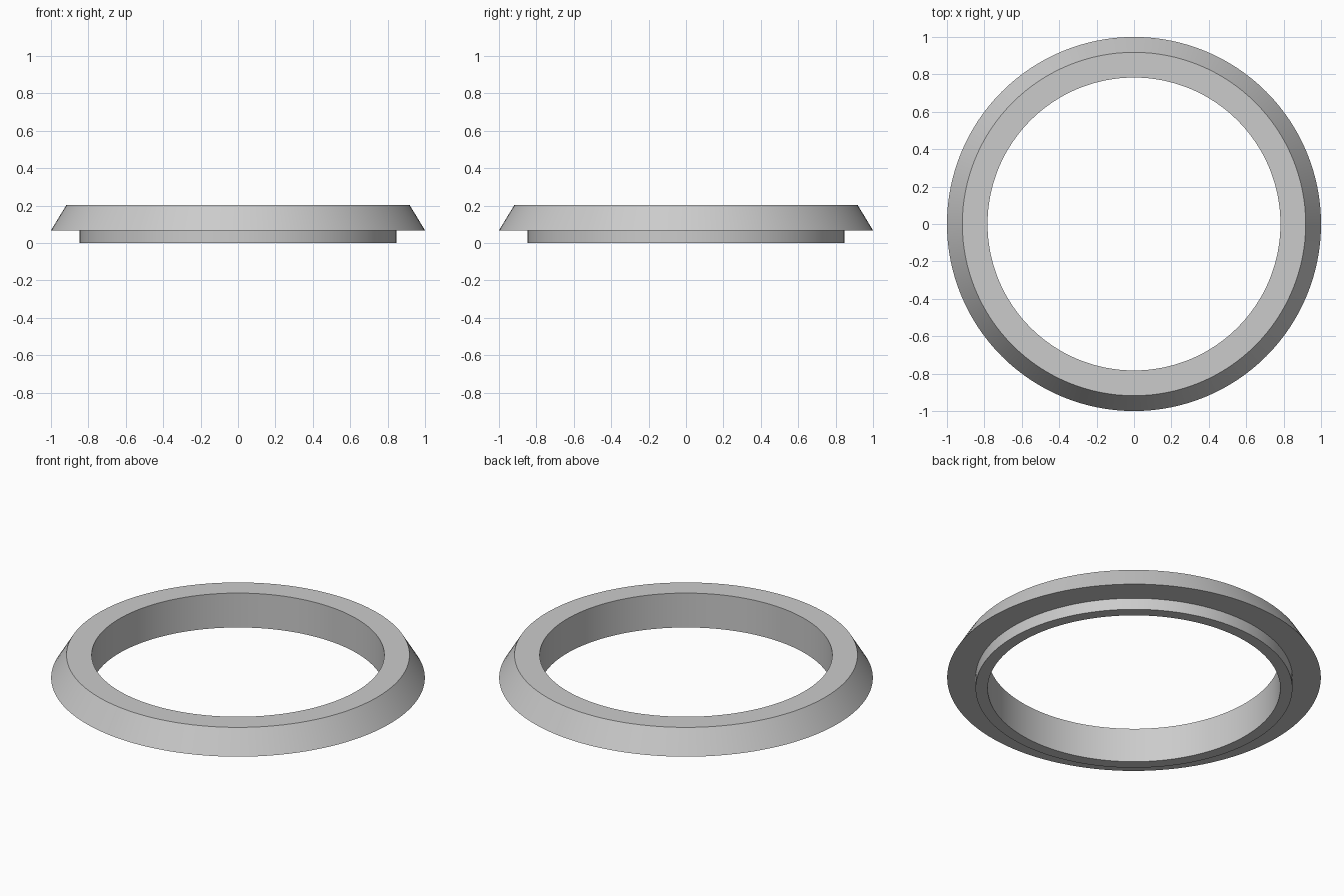
import bpy, bmesh, math

if "Cube" in bpy.data.objects:
    bpy.data.objects.remove(bpy.data.objects["Cube"])

SEGMENTS = 128

# Ring cross-section (radius, height): narrow lower lip, wide bevelled collar
PROFILE = [(0.783, 0.0), (0.848, 0.0), (0.848, 0.068),
           (1.0, 0.068), (0.918, 0.203), (0.783, 0.203)]


def lathe_ring(name, profile, material):
    """Revolve a closed cross-section around the z axis."""
    bm = bmesh.new()
    rings = []
    for i in range(SEGMENTS):
        a = 2 * math.pi * i / SEGMENTS
        rings.append([bm.verts.new((r * math.cos(a), r * math.sin(a), z))
                      for r, z in profile])
    n = len(profile)
    for i in range(SEGMENTS):
        here, there = rings[i], rings[(i + 1) % SEGMENTS]
        for j in range(n):
            k = (j + 1) % n
            bm.faces.new((here[j], there[j], there[k], here[k]))
    bmesh.ops.recalc_face_normals(bm, faces=bm.faces)
    mesh = bpy.data.meshes.new(name)
    bm.to_mesh(mesh)
    bm.free()
    mesh.materials.append(material)
    obj = bpy.data.objects.new(name, mesh)
    bpy.context.collection.objects.link(obj)
    bpy.context.view_layer.objects.active = obj
    obj.select_set(True)
    bpy.ops.object.shade_smooth_by_angle(angle=math.radians(30))
    return obj


grey = bpy.data.materials.new("light_grey")
grey.diffuse_color = (0.6, 0.6, 0.6, 1.0)
grey.use_nodes = True
grey.node_tree.nodes["Principled BSDF"].inputs["Base Color"].default_value = grey.diffuse_color

# Bevelled collar with its lower locating lip
lathe_ring("bevelled_ring", PROFILE, grey)
